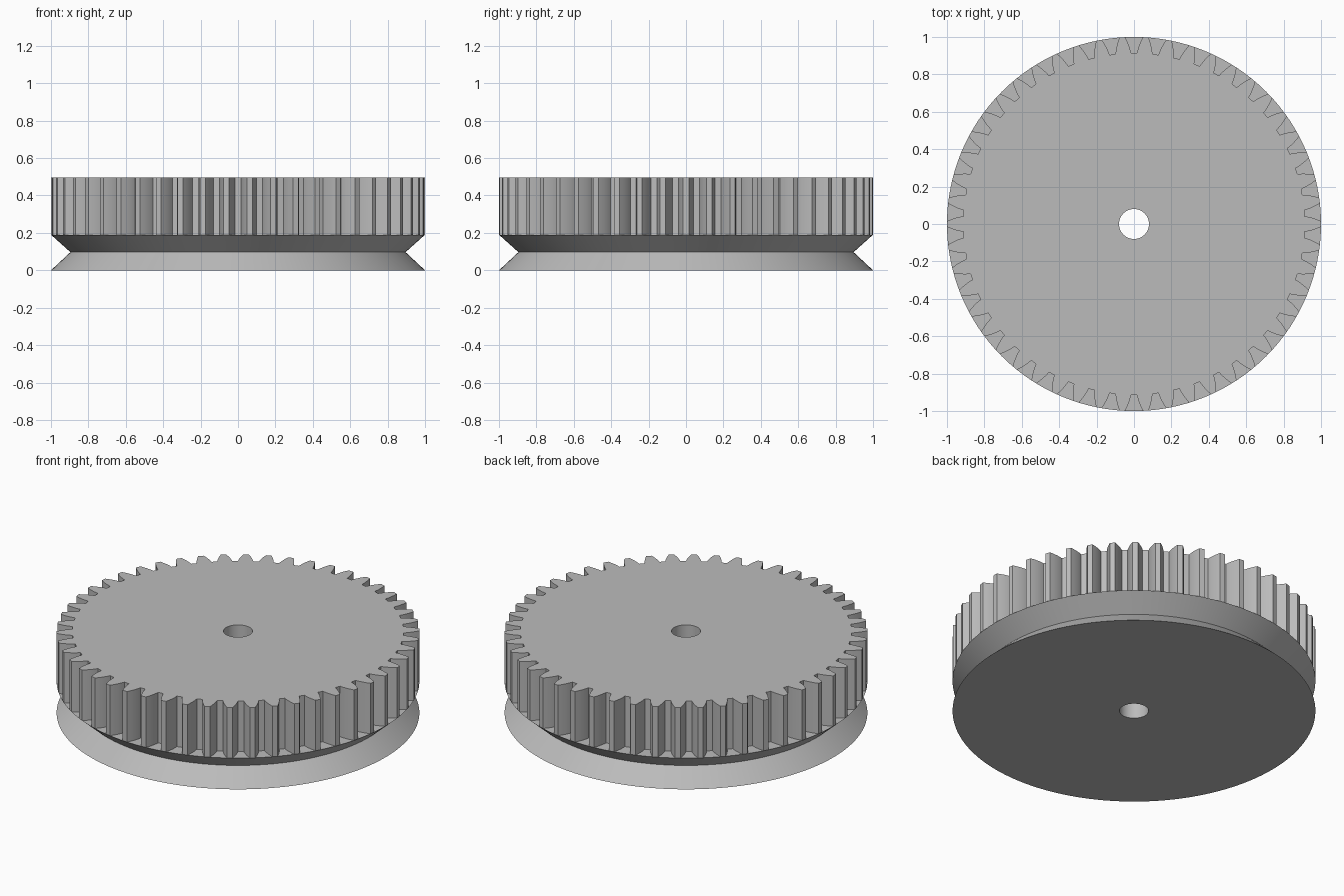
import bpy, bmesh
from math import pi, sin, cos, tan, acos, sqrt, radians

cube = bpy.data.objects.get("Cube")
if cube:
    bpy.data.objects.remove(cube)

TEETH = 50
MODULE = 1 / (TEETH / 2 + 1)
PITCH_R = MODULE * TEETH / 2
ROOT_R = PITCH_R - 1.25 * MODULE
PRESSURE = radians(20)
BASE_R = PITCH_R * cos(PRESSURE)
BORE_R = 0.08
RIM_Z, TOP_Z = 0.19, 0.497

grey = bpy.data.materials.new("plain_grey")
grey.use_nodes = True
colour = (0.5, 0.5, 0.5, 1)
grey.diffuse_color = colour
grey.node_tree.nodes["Principled BSDF"].inputs["Base Color"].default_value = colour


def finish(bm, name):
    """Turn a bmesh into a smooth-by-angle grey object."""
    bmesh.ops.recalc_face_normals(bm, faces=bm.faces)
    mesh = bpy.data.meshes.new(name)
    bm.to_mesh(mesh)
    bm.free()
    mesh.materials.append(grey)
    ob = bpy.data.objects.new(name, mesh)
    bpy.context.collection.objects.link(ob)
    bpy.ops.object.select_all(action="DESELECT")
    ob.select_set(True)
    bpy.context.view_layer.objects.active = ob
    bpy.ops.object.shade_smooth_by_angle(angle=radians(25))
    return ob


def ring(bm, points, z):
    return [bm.verts.new((r * cos(a), r * sin(a), z)) for r, a in points]


def bridge(bm, low, high):
    n = len(low)
    for i in range(n):
        j = (i + 1) % n
        bm.faces.new((low[i], low[j], high[j], high[i]))


def circle(r, n):
    return [(r, 2 * pi * i / n) for i in range(n)]


def half_angle(r):
    """Half the angular thickness of an involute tooth at radius r."""
    def inv(a):
        return tan(a) - a
    return pi / (2 * TEETH) + inv(PRESSURE) - inv(acos(BASE_R / r))


# Toothed wheel: involute outline with a bore, extruded upward
steps = 6
radii = [ROOT_R + (1 - ROOT_R) * i / steps for i in range(steps + 1)]
outline = []
for t in range(TEETH):
    mid = 2 * pi * t / TEETH
    outline += [(r, mid - half_angle(r)) for r in radii]
    outline += [(r, mid + half_angle(r)) for r in reversed(radii)]

bm = bmesh.new()
for points in (outline, circle(BORE_R, 64)):
    bridge(bm, ring(bm, points, RIM_Z), ring(bm, points, TOP_Z))
cap_edges = [e for e in bm.edges if all(v.co.z > TOP_Z - 0.01 for v in e.verts)]
bmesh.ops.triangle_fill(bm, use_beauty=True, use_dissolve=False, edges=cap_edges)
finish(bm, "toothed_wheel")

# Grooved base: V-shaped rim revolved around the bore
profile = [(BORE_R, RIM_Z), (BORE_R, 0), (1, 0), (0.896, 0.097), (1, RIM_Z)]
bm = bmesh.new()
loops = [ring(bm, circle(r, 128), z) for r, z in profile]
for i, low in enumerate(loops):
    bridge(bm, low, loops[(i + 1) % len(loops)])
finish(bm, "grooved_base")
